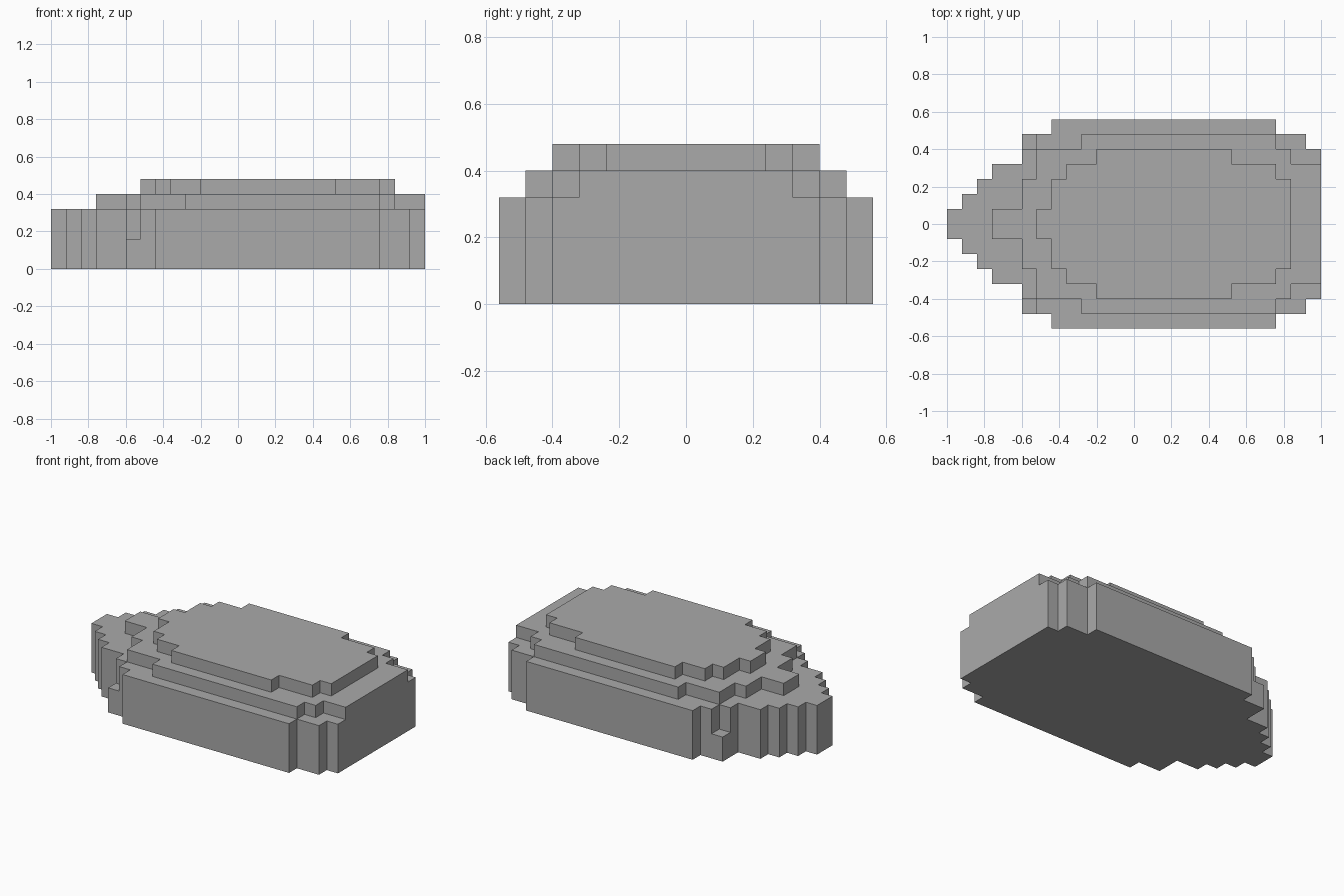
import bpy
import bmesh

cube = bpy.data.objects.get("Cube")
if cube:
    bpy.data.objects.remove(cube, do_unlink=True)

UNIT = 0.08  # size of one block

grey = bpy.data.materials.new("stone_grey")
grey.use_nodes = True
colour = (0.4, 0.4, 0.4, 1)
grey.diffuse_color = colour
grey.node_tree.nodes["Principled BSDF"].inputs["Base Color"].default_value = colour


def slab(name, outline, bottom, top):
    """Extrude a closed block outline (in block units) between two heights."""
    bm = bmesh.new()
    verts = [bm.verts.new((x * UNIT, y * UNIT, bottom * UNIT)) for x, y in outline]
    base = bm.faces.new(verts)
    extruded = bmesh.ops.extrude_face_region(bm, geom=[base], use_keep_orig=True)
    moved = [g for g in extruded["geom"] if isinstance(g, bmesh.types.BMVert)]
    bmesh.ops.translate(bm, verts=moved, vec=(0, 0, (top - bottom) * UNIT))
    bmesh.ops.recalc_face_normals(bm, faces=bm.faces)
    mesh = bpy.data.meshes.new(name)
    bm.to_mesh(mesh)
    bm.free()
    mesh.materials.append(grey)
    obj = bpy.data.objects.new(name, mesh)
    bpy.context.collection.objects.link(obj)
    return obj


def stepped_outline(steps, end):
    """Mirror (start x, half width) steps across y into a closed outline."""
    side = []
    ends = [s[0] for s in steps[1:]] + [end]
    for (start, half), stop in zip(steps, ends):
        side += [(start, half), (stop, half)]
    return side + [(x, -y) for x, y in reversed(side)]


# Thick base with a stepped point towards -x and a flat end at +x
base_steps = [(-12.5, 1), (-11.5, 2), (-10.5, 3), (-9.5, 4), (-7.5, 5),
              (-6.5, 6), (-5.5, 7), (9.5, 6), (11.5, 5)]
slab("base", stepped_outline(base_steps, 12.5), 0, 4)

# Low ledges in the corners beside the point
for side, name in ((1, "back_ledge"), (-1, "front_ledge")):
    slab(name, [(-7.5, 5 * side), (-6.5, 5 * side), (-6.5, 6 * side), (-7.5, 6 * side)], 0, 2)

# Middle terrace
middle_steps = [(-9.5, 1), (-7.5, 3), (-6.5, 5), (-3.5, 6), (9.5, 5), (10.5, 4)]
slab("middle_terrace", stepped_outline(middle_steps, 12.5), 4, 5)

# Top terrace
top_steps = [(-6.5, 1), (-5.5, 3), (-4.5, 4), (-2.5, 5), (6.5, 4), (9.5, 3)]
slab("top_terrace", stepped_outline(top_steps, 10.5), 5, 6)
